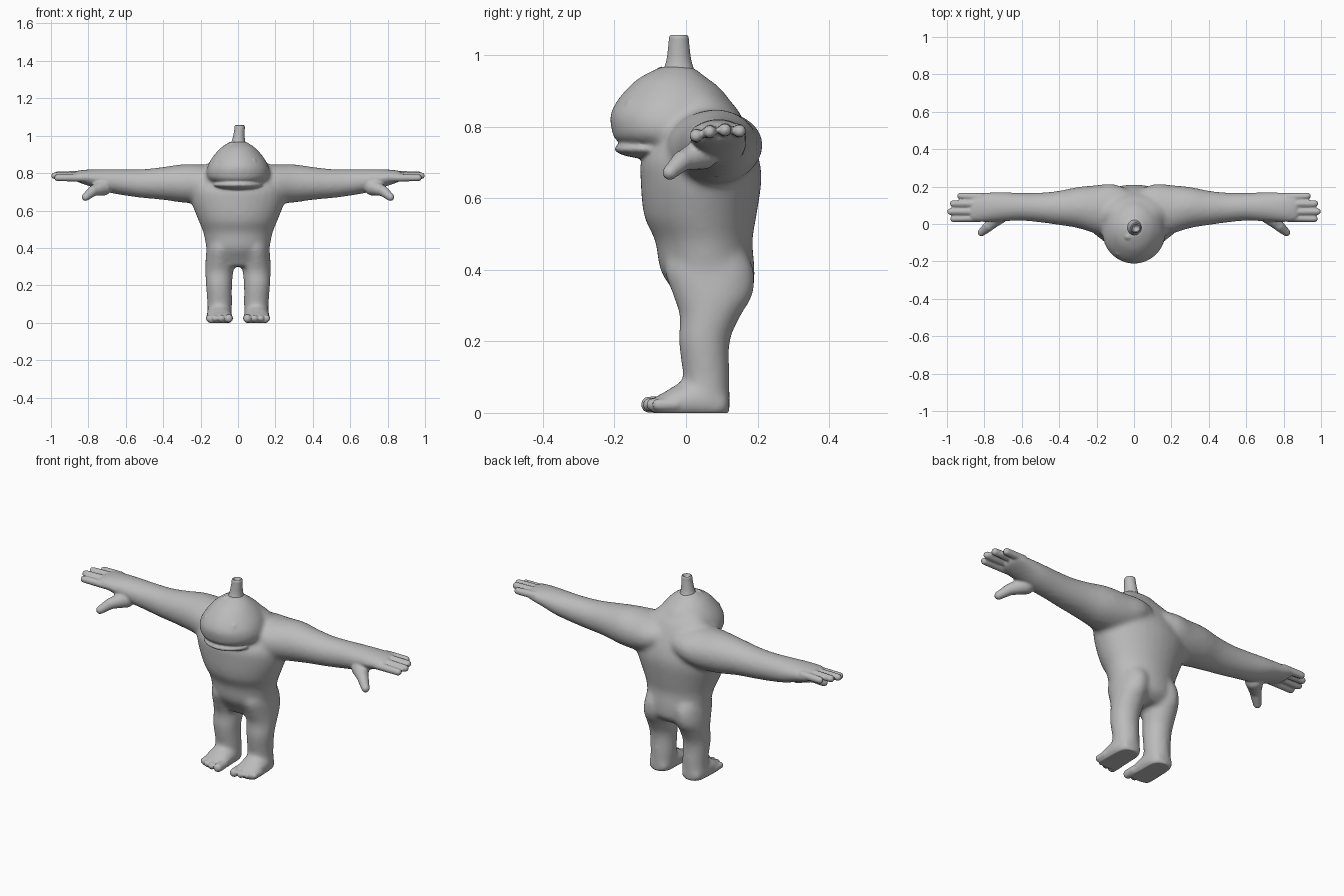
import bpy, bmesh, math
from mathutils import Vector, Matrix

if "Cube" in bpy.data.objects:
    bpy.data.objects.remove(bpy.data.objects["Cube"])

skin = bpy.data.materials.new("grey skin")
skin.diffuse_color = (0.5, 0.5, 0.5, 1)
skin.use_nodes = True
skin.node_tree.nodes["Principled BSDF"].inputs["Base Color"].default_value = skin.diffuse_color


def loft(bm, axis, stations, side=1, steps=5, n=32):
    """Rings along an axis: (t, centre a, centre b, radius a, radius b), splined."""
    pts = [Vector(s) for s in stations]
    fine = []
    for i in range(len(pts) - 1):
        a, b, c, d = pts[max(i - 1, 0)], pts[i], pts[i + 1], pts[min(i + 2, len(pts) - 1)]
        for k in range(steps):
            u = k / steps
            fine.append(0.5 * (2 * b + (c - a) * u + (2 * a - 5 * b + 4 * c - d) * u * u
                               + (3 * b - a - 3 * c + d) * u ** 3))
    fine.append(pts[-1])
    rings = []
    for t, ca, cb, ra, rb in fine:
        ring = []
        for k in range(n):
            w = 2 * math.pi * k / n
            p = [ca + ra * math.cos(w), cb + rb * math.sin(w)]
            p.insert("xyz".index(axis), t)
            ring.append(bm.verts.new((p[0] * side, p[1], p[2])))
        rings.append(ring)
    for r, q in zip(rings, rings[1:]):
        for k in range(n):
            bm.faces.new((r[k], r[(k + 1) % n], q[(k + 1) % n], q[k]))
    bm.faces.new(rings[0])
    bm.faces.new(rings[-1])


def ball(bm, centre, radii):
    m = Matrix.Translation(centre) @ Matrix.Diagonal((*radii, 1))
    bmesh.ops.create_uvsphere(bm, u_segments=24, v_segments=16, radius=1, matrix=m)


def finger(bm, a, b, ra, rb):
    """Round-ended tapered rod from a to b."""
    a, b = Vector(a), Vector(b)
    d = b - a
    m = Matrix.Translation((a + b) / 2) @ d.to_track_quat('Z', 'Y').to_matrix().to_4x4()
    bmesh.ops.create_cone(bm, cap_ends=True, segments=20, radius1=ra, radius2=rb,
                          depth=d.length, matrix=m)
    ball(bm, a, (ra,) * 3)
    ball(bm, b, (rb,) * 3)


def make(bm, name):
    bmesh.ops.recalc_face_normals(bm, faces=bm.faces)
    me = bpy.data.meshes.new(name)
    bm.to_mesh(me)
    bm.free()
    me.materials.append(skin)
    ob = bpy.data.objects.new(name, me)
    bpy.context.collection.objects.link(ob)
    return ob


def blended(bm, voxel, rounds):
    """Fuse overlapping parts into one smooth skin and return the mesh."""
    ob = make(bm, "blend_helper")
    r = ob.modifiers.new("fuse", 'REMESH')
    r.mode, r.voxel_size = 'VOXEL', voxel
    s = ob.modifiers.new("soften", 'SMOOTH')
    s.iterations = rounds
    me = bpy.data.meshes.new_from_object(ob.evaluated_get(bpy.context.evaluated_depsgraph_get()))
    bpy.data.objects.remove(ob)
    return me


# Main mass: torso, head, arms, legs, feet
core = bmesh.new()
loft(core, 'z', [(.30, 0, .065, .14, .075), (.34, 0, .075, .16, .11), (.40, 0, .06, .17, .132),
                 (.48, 0, .05, .185, .136), (.55, 0, .04, .213, .157), (.65, 0, .042, .25, .169),
                 (.72, 0, .04, .25, .162), (.80, 0, .055, .22, .115), (.86, 0, .05, .15, .085),
                 (.92, 0, .02, .08, .05)])
loft(core, 'z', [(.74, 0, -.03, .12, .13), (.765, 0, -.043, .157, .158), (.79, 0, -.045, .169, .163),
                 (.83, 0, -.045, .165, .168), (.87, 0, -.036, .147, .159), (.91, 0, -.034, .117, .128),
                 (.94, 0, -.036, .087, .09), (.968, 0, -.025, .045, .045)])
for s in (1, -1):
    loft(core, 'x', [(.05, .07, .76, .125, .08), (.12, .08, .75, .135, .095), (.2, .078, .742, .13, .105),
                     (.3, .088, .745, .11, .102), (.4, .086, .745, .092, .088), (.5, .088, .744, .08, .078),
                     (.6, .092, .75, .075, .071), (.7, .092, .76, .079, .062), (.78, .09, .773, .08, .048),
                     (.85, .09, .782, .08, .033), (.88, .09, .785, .072, .022)], s)
    loft(core, 'z', [(.0, .1, .06, .065, .063), (.1, .098, .057, .066, .065), (.2, .102, .051, .07, .072),
                     (.27, .1, .067, .075, .085), (.33, .098, .075, .076, .112), (.40, .09, .065, .078, .125),
                     (.46, .085, .06, .07, .1)], s)
    loft(core, 'y', [(.12, .1, .02, .05, .03), (.05, .1, .035, .068, .055), (-.02, .1, .03, .07, .052),
                     (-.06, .1, .022, .072, .036), (-.095, .1, .016, .068, .026)], s)
core_mesh = blended(core, .011, 12)

# Details: lower lip, eyes, crown bump, fingers, thumbs, toes
body = bmesh.new()
body.from_mesh(core_mesh)
ball(body, (0, -.07, .738), (.135, .13, .03))
ball(body, (-.03, -.066, .945), (.024, .022, .024))
for s in (1, -1):
    ball(body, (s * .085, -.158, .866), (.012, .01, .012))
    for y, z, tip in ((.028, .775, .982), (.066, .786, .998), (.109, .791, .984), (.15, .788, .945)):
        finger(body, (s * .82, y * .92 + .007, z), (s * (tip - .017), y, z), .021, .018)
    finger(body, (s * .72, .045, .725), (s * .775, -.01, .705), .045, .028)
    finger(body, (s * .775, -.01, .705), (s * .815, -.045, .672), .029, .021)
    for x, y, r in ((.05, -.103, .023), (.089, -.102, .019), (.123, -.093, .018), (.155, -.078, .017)):
        finger(body, (s * x, y + .05, .024), (s * x, y, .023), r, r)
mesh = blended(body, .006, 3)
mesh.name = "body"
for v in mesh.vertices:          # flat soles
    v.co.z = max(v.co.z, 0)
body_ob = bpy.data.objects.new("body", mesh)
bpy.context.collection.objects.link(body_ob)

# Hollow-topped stem on the crown
stem = bmesh.new()
loft(stem, 'z', [(.94, 0, -.02, .05, .052), (.965, .002, -.02, .038, .041), (.99, .004, -.02, .032, .034),
                 (1.03, .008, -.02, .028, .029), (1.05, .009, -.02, .027, .027),
                 (1.056, .009, -.02, .021, .021), (1.045, .009, -.02, .015, .015),
                 (1.035, .009, -.02, .005, .005)])
stem_ob = make(stem, "stem")

for ob in (body_ob, stem_ob):
    ob.data.polygons.foreach_set("use_smooth", [True] * len(ob.data.polygons))
    ob.data.update()
